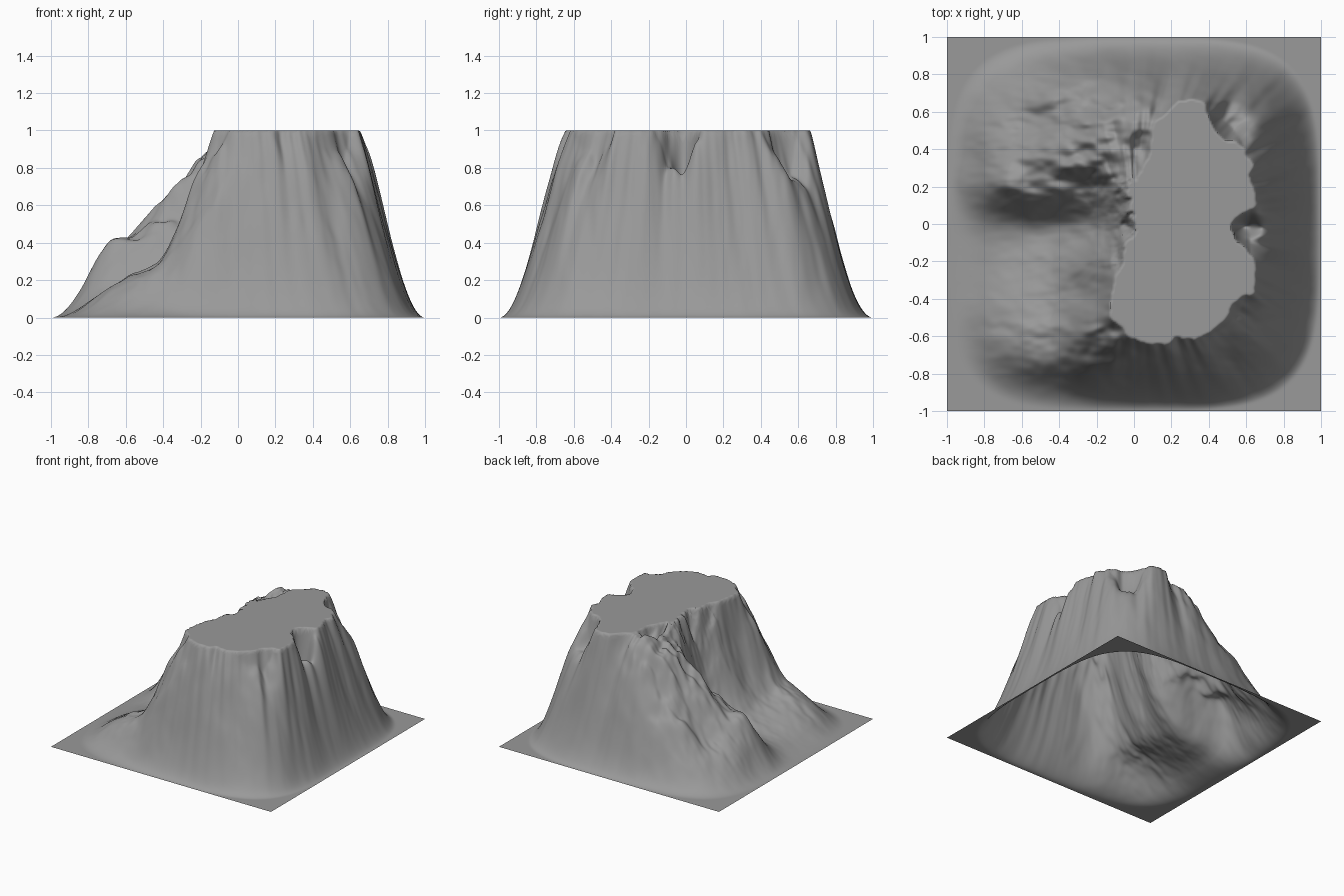
import bpy, bmesh
from math import exp
from mathutils import noise, Vector

if "Cube" in bpy.data.objects:
    bpy.data.objects.remove(bpy.data.objects["Cube"])

# Rock strength on a coarse lattice over the left half (rows: y, columns: x)
XS0, YS0, STEP = -0.8, -0.8, 0.2
ROCK = [
    [2.0, 1.9, 1.9, 3.4, 4.3, 4.3],
    [1.4, 1.05, 1.0, 2.2, 3.05, 3.1],
    [0.8, 0.55, 0.52, 1.05, 2.2, 2.6],
    [0.5, 0.36, 0.37, 0.70, 1.35, 2.0],
    [0.7, 0.40, 0.33, 0.48, 1.02, 1.8],
    [2.1, 1.22, 0.80, 0.72, 1.2, 1.8],
    [1.9, 1.2, 1.16, 1.38, 1.45, 2.0],
    [1.8, 1.3, 1.55, 2.05, 2.5, 3.05],
    [2.2, 2.4, 2.9, 3.6, 4.1, 4.3],
]


def smooth(t):
    t = max(0.0, min(1.0, t))
    return t * t * (3 - 2 * t)


def bump(x, y, cx, cy, r):
    return exp(-((x - cx) ** 2 + (y - cy) ** 2) / (r * r))


def spline(vals, t):
    """Catmull-Rom interpolation along a row of values."""
    n = len(vals)
    t = max(0.0, min(n - 1.0, t))
    i = min(int(t), n - 2)
    f = t - i
    a, b, c, d = (vals[max(0, min(n - 1, i + k))] for k in (-1, 0, 1, 2))
    return b + 0.5 * f * (c - a + f * (2 * a - 5 * b + 4 * c - d + f * (3 * (b - c) + d - a)))


def fbm(x, y, z, octaves=3):
    total, amp = 0.0, 1.0
    for k in range(octaves):
        s = 2.0 ** k
        total += amp * noise.noise(Vector((x * s, y * s, z + 7.3 * k)))
        amp *= 0.5
    return total


def height(x, y):
    # rounded-square falloff to the ground
    d = (x ** 4 + y ** 4) ** 0.25
    if d >= 1:
        return 0.0
    fall = 1 - smooth(d)
    # cliffs on the right, valley and ridges on the left
    cliff = 3.1 + 6.5 * max(0.0, d - 0.62)
    v = cliff
    if x < 0.4:
        rows = [spline(r, (x - XS0) / STEP) for r in ROCK]
        left = spline(rows, (y - YS0) / STEP)
        k = smooth((x - 0.2) / 0.2)
        v = left * (1 - k) + cliff * k
    # notch in the right rim and set-back corners
    v *= 1 - 0.50 * bump(x, y * 1.2, 0.58, -0.015, 0.09)
    v *= 1 - 0.24 * bump(x, y, 0.50, 0.52, 0.11)
    v *= 1 - 0.12 * bump(x, y, 0.53, -0.5, 0.11)
    v *= 1 + 0.08 * bump(x, y, 0.68, -0.22, 0.12) + 0.08 * bump(x, y, 0.66, 0.25, 0.12)
    # flutes running down the cliffs, lumps on the left slopes
    r = max(d, 0.25)
    flute = fbm(x / r * 3.8, y / r * 3.8, d * 2.5)
    lump = fbm(x * 4 + 3, y * 6.5, 2.0, 3)
    wild = smooth((0.1 - x) / 0.3)
    wild *= 1 - 0.75 * smooth((0.2 - y) / 0.12) * smooth((y + 0.55) / 0.1)
    v *= 1 + 0.17 * flute * (1 - 0.85 * smooth((0.1 - x) / 0.3)) + 0.13 * lump * wild + 0.06 * lump * (1 - wild)
    return max(0.0, min(1.0, v * fall))


# Terrain sheet
N = 220
bm = bmesh.new()
bmesh.ops.create_grid(bm, x_segments=N, y_segments=N, size=1.0)
for vert in bm.verts:
    vert.co.z = height(vert.co.x, vert.co.y)
for face in bm.faces:
    face.smooth = True
mesh = bpy.data.meshes.new("mesa_terrain")
bm.to_mesh(mesh)
bm.free()

# Darker grey rock
rock = bpy.data.materials.new("grey_rock")
rock.diffuse_color = (0.32, 0.32, 0.32, 1)
rock.use_nodes = True
rock.node_tree.nodes["Principled BSDF"].inputs["Base Color"].default_value = rock.diffuse_color
mesh.materials.append(rock)
mesa = bpy.data.objects.new("mesa_terrain", mesh)
bpy.context.collection.objects.link(mesa)
